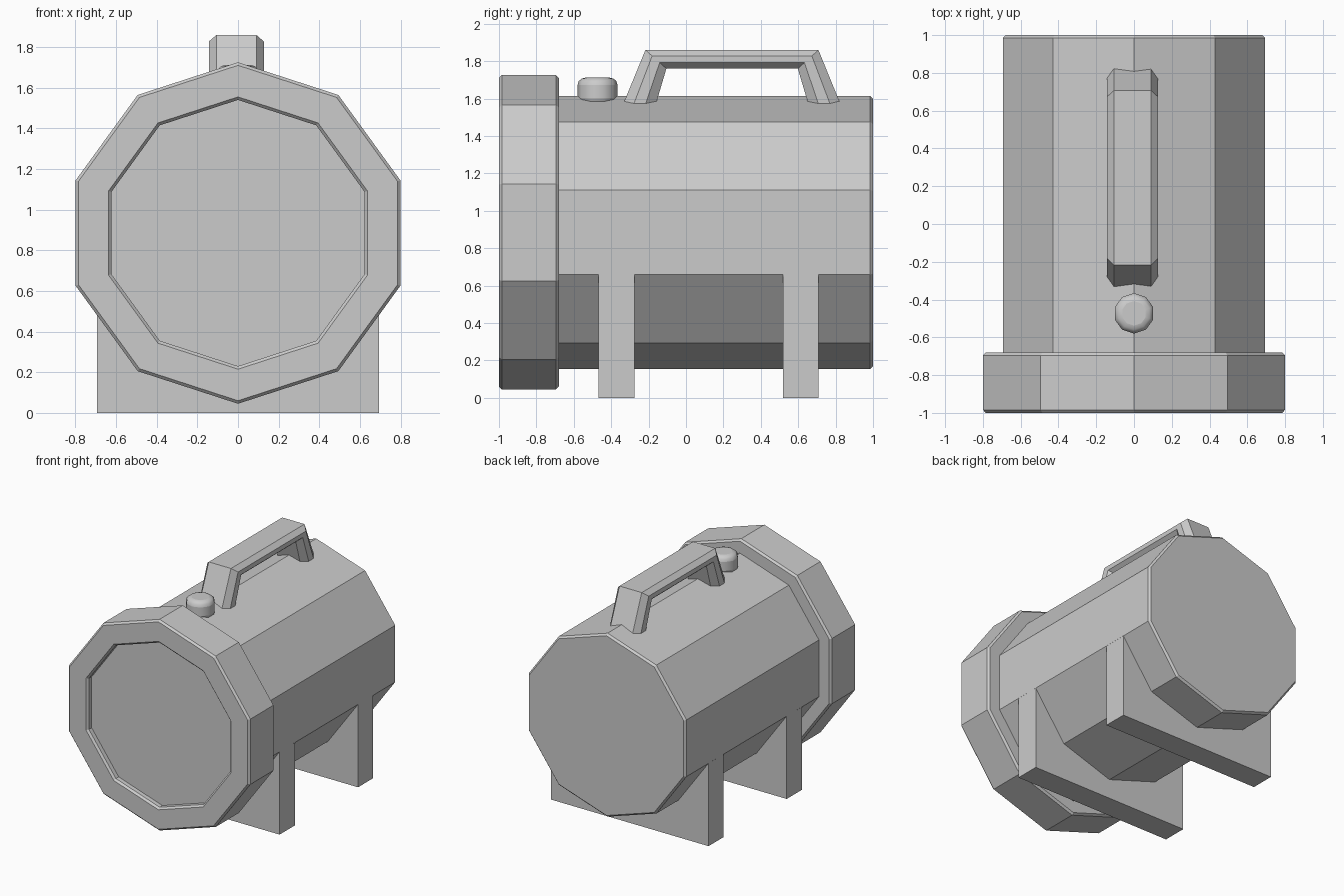
import bpy, bmesh
from math import sin, cos, pi

if "Cube" in bpy.data.objects:
    bpy.data.objects.remove(bpy.data.objects["Cube"])

CZ = 0.885   # height of the barrel axis
SIDES = 10   # barrel facets, one corner pointing up


def make_object(name, bm):
    bmesh.ops.recalc_face_normals(bm, faces=bm.faces)
    mesh = bpy.data.meshes.new(name)
    bm.to_mesh(mesh)
    bm.free()
    obj = bpy.data.objects.new(name, mesh)
    bpy.context.scene.collection.objects.link(obj)
    return obj


def skin(name, sections):
    """Bridge closed cross-sections into a capped solid."""
    bm = bmesh.new()
    rings = [[bm.verts.new(p) for p in s] for s in sections]
    for a, b in zip(rings, rings[1:]):
        for i in range(len(a)):
            j = (i + 1) % len(a)
            bm.faces.new((a[i], a[j], b[j], b[i]))
    bm.faces.new(rings[0])
    bm.faces.new(rings[-1])
    return make_object(name, bm)


def decagon(r, y):
    return [(r * sin(2 * pi * i / SIDES), y, CZ + r * cos(2 * pi * i / SIDES))
            for i in range(SIDES)]


# Barrel with recessed front, chamfered rim and chamfered back
profile = [(0.655, -0.95), (0.655, -0.985), (0.67, -1.0), (0.825, -1.0),
           (0.84, -0.985), (0.84, -0.695), (0.825, -0.68), (0.73, -0.68),
           (0.73, 0.985), (0.715, 1.0)]
skin("barrel", [decagon(r, y) for r, y in profile])

# Support feet
for name, y0, y1 in (("front_foot", -0.468, -0.275), ("back_foot", 0.518, 0.708)):
    skin(name, [[(-0.694, y, 0), (0.694, y, 0), (0.694, y, 0.66), (-0.694, y, 0.66)]
                for y in (y0, y1)])

# Carry handle: octagonal section swept between outer and inner outlines
outer = [(-0.365, 1.5), (-0.217, 1.86), (0.708, 1.86), (0.855, 1.5)]
inner = [(-0.182, 1.5), (-0.105, 1.76), (0.598, 1.76), (0.675, 1.5)]
section = [(-0.098, 0), (0.098, 0), (0.135, 0.32), (0.135, 0.68),
           (0.098, 1), (-0.098, 1), (-0.135, 0.68), (-0.135, 0.32)]
skin("carry_handle", [[(x - 0.008, o[0] + (n[0] - o[0]) * t, o[1] + (n[1] - o[1]) * t)
                       for x, t in section] for o, n in zip(outer, inner)])

# Rounded push button
bpy.ops.mesh.primitive_cylinder_add(vertices=10, radius=0.107, depth=0.15,
                                    location=(0, -0.473, 1.637))
button = bpy.context.object
button.name = "push_button"
bevel = button.modifiers.new("round", 'BEVEL')
bevel.width = 0.04
bevel.segments = 3
bevel.limit_method = 'ANGLE'
bevel.angle_limit = pi / 3
bpy.ops.object.shade_smooth_by_angle(angle=pi / 4)
